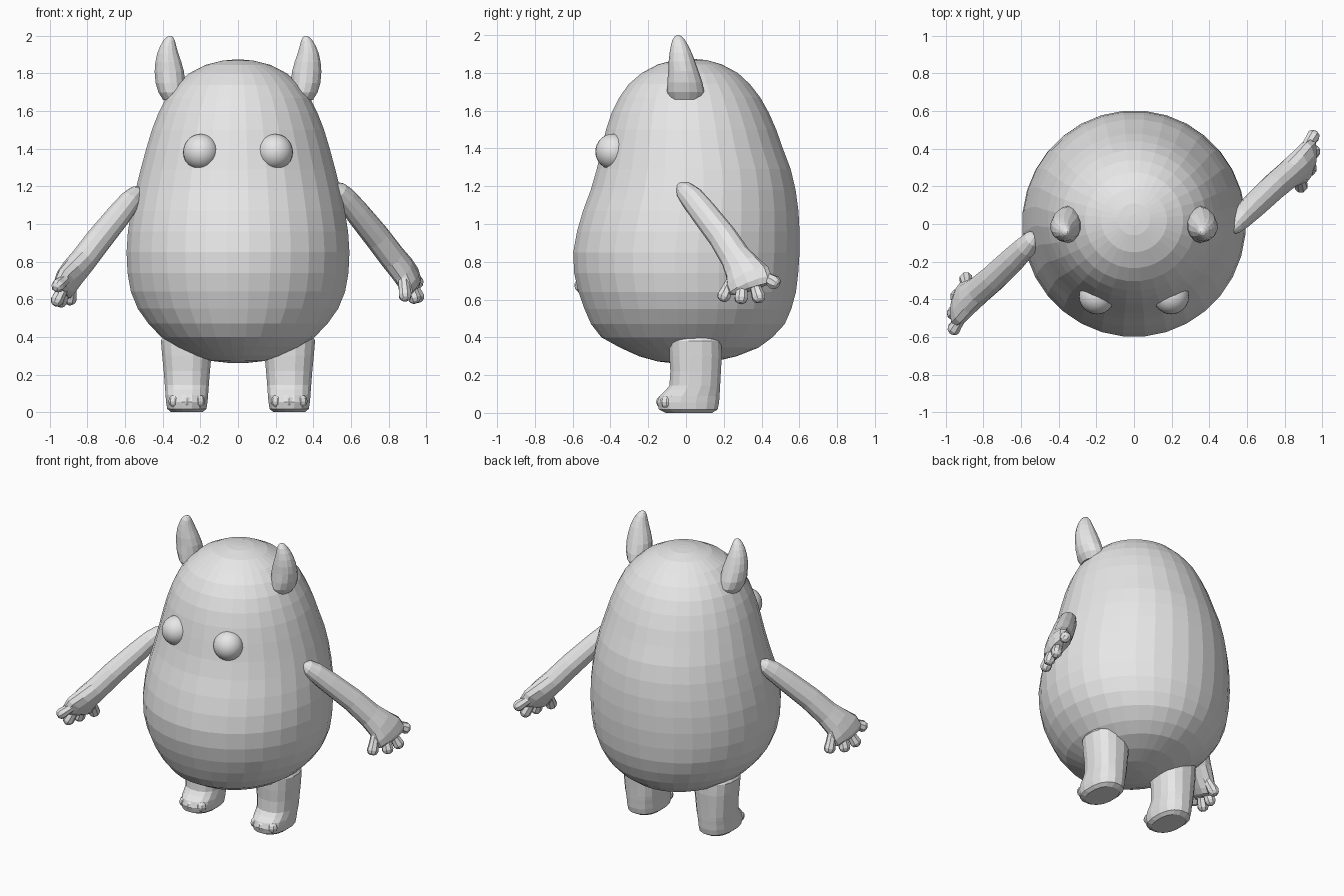
import bpy, bmesh, math
from mathutils import Vector, Matrix

grey = bpy.data.materials.new("grey skin")
grey.diffuse_color = (0.8, 0.8, 0.8, 1)


def finish(bm, name, smooth=False):
    bmesh.ops.recalc_face_normals(bm, faces=bm.faces)
    me = bpy.data.meshes.new(name)
    bm.to_mesh(me)
    bm.free()
    me.materials.append(grey)
    for p in me.polygons:
        p.use_smooth = smooth
    ob = bpy.data.objects.new(name, me)
    bpy.context.collection.objects.link(ob)
    return ob


def skin(bm, rings):
    """Join rings of points into a closed skin."""
    loops = [[bm.verts.new(p) for p in r] for r in rings]
    n = len(loops[0])
    for a, b in zip(loops, loops[1:]):
        for i in range(n):
            j = (i + 1) % n
            bm.faces.new((a[i], a[j], b[j], b[i]))
    bm.faces.new(loops[0][::-1])
    bm.faces.new(loops[-1])


def flat_ring(cx, cy, z, rx, ry, n, power=1.0):
    """Horizontal oval; power below 1 makes it boxier."""
    pts = []
    for i in range(n):
        a = 2 * math.pi * (i + 0.5) / n
        c, s = math.cos(a), math.sin(a)
        pts.append((cx + rx * math.copysign(abs(c) ** power, c),
                    cy + ry * math.copysign(abs(s) ** power, s), z))
    return pts


def tube(bm, stations, wide, n):
    """Tube through (centre, wide radius, thin radius) stations."""
    pts = [Vector(s[0]) for s in stations]
    rings = []
    for k, (c, ra, rb) in enumerate(stations):
        t = (pts[min(k + 1, len(pts) - 1)] - pts[max(k - 1, 0)]).normalized()
        u = (wide - t * wide.dot(t)).normalized()
        v = t.cross(u)
        rings.append([pts[k] + u * ra * math.cos(2 * math.pi * i / n)
                      + v * rb * math.sin(2 * math.pi * i / n) for i in range(n)])
    skin(bm, rings)


def ball(name, centre, radius, u=24, v=16, smooth=True):
    bm = bmesh.new()
    bmesh.ops.create_uvsphere(bm, u_segments=u, v_segments=v, radius=radius)
    bmesh.ops.translate(bm, verts=bm.verts, vec=centre)
    return finish(bm, name, smooth)


# Body: height, half width, front y, back y
body = [(0.262, 0.05, -0.06, 0.06), (0.272, 0.14, -0.15, 0.15),
        (0.30, 0.235, -0.25, 0.27), (0.345, 0.33, -0.35, 0.385),
        (0.40, 0.41, -0.45, 0.46), (0.47, 0.478, -0.505, 0.525),
        (0.55, 0.535, -0.54, 0.56), (0.64, 0.572, -0.572, 0.585),
        (0.74, 0.59, -0.595, 0.597), (0.85, 0.595, -0.60, 0.604),
        (0.96, 0.588, -0.58, 0.604), (1.07, 0.57, -0.548, 0.598),
        (1.18, 0.547, -0.507, 0.583), (1.29, 0.52, -0.475, 0.557),
        (1.40, 0.49, -0.45, 0.515), (1.50, 0.46, -0.425, 0.48),
        (1.59, 0.425, -0.395, 0.44), (1.67, 0.385, -0.355, 0.395),
        (1.74, 0.33, -0.305, 0.34), (1.80, 0.262, -0.235, 0.275),
        (1.845, 0.175, -0.15, 0.19), (1.868, 0.085, -0.06, 0.11),
        (1.873, 0.03, -0.005, 0.05)]
bm = bmesh.new()
skin(bm, [flat_ring(0, (f + b) / 2, z, w, (b - f) / 2, 32) for z, w, f, b in body])
finish(bm, "body")

# Horn: centre x, centre y, height, half width, half depth
horn = [(0.33, -0.002, 1.66, 0.07, 0.085), (0.35, -0.002, 1.70, 0.075, 0.098),
        (0.36, -0.006, 1.75, 0.08, 0.093), (0.365, -0.014, 1.81, 0.08, 0.08),
        (0.37, -0.022, 1.86, 0.071, 0.07), (0.373, -0.028, 1.905, 0.058, 0.059),
        (0.371, -0.034, 1.945, 0.044, 0.046), (0.366, -0.039, 1.975, 0.031, 0.033),
        (0.362, -0.041, 1.993, 0.018, 0.019), (0.36, -0.042, 2.0, 0.006, 0.006)]

# Leg with foot: height, half width, front y, back y
leg = [(0.0, 0.085, -0.11, 0.14), (0.018, 0.106, -0.146, 0.17),
       (0.055, 0.112, -0.156, 0.178), (0.09, 0.115, -0.142, 0.18),
       (0.12, 0.117, -0.11, 0.182), (0.145, 0.119, -0.09, 0.183),
       (0.22, 0.125, -0.085, 0.187), (0.30, 0.133, -0.09, 0.192),
       (0.38, 0.14, -0.092, 0.19), (0.43, 0.11, -0.07, 0.16)]

for side, s in (("right", 1), ("left", -1)):
    bm = bmesh.new()
    skin(bm, [flat_ring(s * x, y, z, rx, ry, 14) for x, y, z, rx, ry in horn])
    finish(bm, side + "_horn")

    bm = bmesh.new()
    skin(bm, [flat_ring(s * 0.272, (f + b) / 2, z, w, (b - f) / 2, 16, 0.85)
              for z, w, f, b in leg])
    finish(bm, side + "_leg")

    # Toes
    for i in (-1, 0, 1):
        ball(f"{side}_toe", (s * 0.272 + i * 0.062, -0.122 + 0.02 * abs(i), 0.058),
             0.036, 8, 6, False)

    ball(side + "_eye", (s * 0.197, -0.385, 1.383), 0.095)

# Arms: one reaches back, the other forward by a half turn
wide = Vector((0.07, 0.27, 0.06))
arm = [((0.515, -0.035, 1.205), 0.02, 0.02), ((0.535, -0.01, 1.18), 0.05, 0.045),
       ((0.57, 0.03, 1.14), 0.063, 0.057), ((0.63, 0.09, 1.065), 0.07, 0.065),
       ((0.74, 0.195, 0.93), 0.076, 0.07), ((0.82, 0.262, 0.825), 0.082, 0.07),
       ((0.87, 0.30, 0.765), 0.10, 0.068), ((0.905, 0.325, 0.715), 0.125, 0.06),
       ((0.925, 0.34, 0.675), 0.125, 0.048), ((0.932, 0.345, 0.655), 0.10, 0.03)]
# Fingers: base and tip
fingers = [((0.88, 0.24, 0.70), (0.888, 0.20, 0.618)),
           ((0.91, 0.30, 0.69), (0.938, 0.292, 0.606)),
           ((0.92, 0.36, 0.69), (0.957, 0.385, 0.612)),
           ((0.915, 0.41, 0.725), (0.953, 0.468, 0.69))]

for side, mat in (("right", Matrix.Identity(4)),
                  ("left", Matrix.Translation((-0.005, -0.09, -0.02))
                   @ Matrix.Rotation(math.pi, 4, 'Z'))):
    bm = bmesh.new()
    tube(bm, arm, wide, 12)
    bm.transform(mat)
    finish(bm, side + "_arm")
    for a, b in fingers:
        a, b = Vector(a), Vector(b)
        d = (b - a).normalized()
        bm = bmesh.new()
        tube(bm, [(a, 0.03, 0.03), (a.lerp(b, 0.5), 0.032, 0.032),
                  (b, 0.038, 0.036), (b + d * 0.018, 0.03, 0.028),
                  (b + d * 0.028, 0.014, 0.014)], wide, 8)
        bm.transform(mat)
        finish(bm, side + "_finger")
